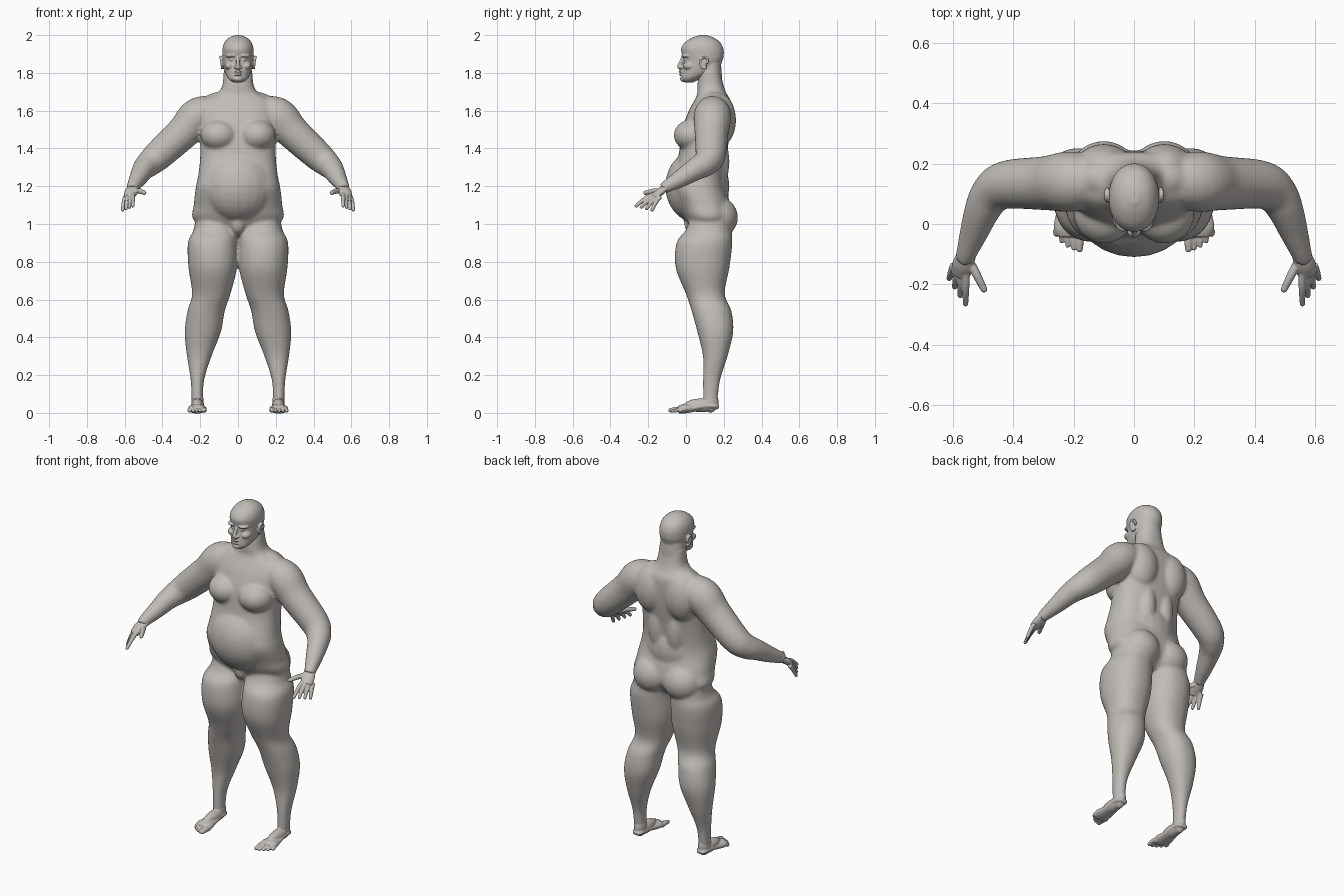
import bpy, bmesh
from math import sin, cos, tau, copysign
from mathutils import Vector, Matrix

default_cube = bpy.data.objects.get("Cube")
if default_cube:
    bpy.data.objects.remove(default_cube)

skin = bpy.data.materials.new("warm grey skin")
skin.use_nodes = True
skin.diffuse_color = (.53, .5, .47, 1)
skin.node_tree.nodes["Principled BSDF"].inputs["Base Color"].default_value = skin.diffuse_color


def spline(rows, steps=6):
    """Smooth interpolation through rows of numbers."""
    smooth_rows = []
    last = len(rows) - 1
    for index in range(last):
        before, start = rows[max(index - 1, 0)], rows[index]
        end, after = rows[index + 1], rows[min(index + 2, last)]
        for step in range(steps):
            t = step / steps
            smooth_rows.append([
                b + t / 2 * (c - a + t * (2 * a - 5 * b + 4 * c - d + t * (3 * (b - c) + d - a)))
                for a, b, c, d in zip(before, start, end, after)])
    return smooth_rows + [list(rows[last])]


def circle(count):
    """Cosine and sine pairs around a unit circle."""
    return [(cos(tau * i / count), sin(tau * i / count)) for i in range(count)]


def loft(bm, rings):
    """Skin closed rings and cap both ends."""
    loops = [[bm.verts.new(point) for point in ring] for ring in rings]
    for lower, upper in zip(loops, loops[1:]):
        for i in range(len(lower)):
            bm.faces.new((lower[i - 1], lower[i], upper[i], upper[i - 1]))
    bm.faces.new(loops[0])
    bm.faces.new(loops[-1])


def stack(bm, rows, power=2.0):
    """Horizontal sections: height, x from, x to, y front, y back."""
    def rounded(value):
        return copysign(abs(value) ** (2 / power), value)
    rings = []
    for height, inner, outer, front, back in spline(rows):
        center = Vector(((inner + outer) / 2, (front + back) / 2, height))
        half_width, half_depth = (outer - inner) / 2, (back - front) / 2
        rings.append([center + Vector((half_width * rounded(c), half_depth * rounded(s), 0))
                      for c, s in circle(48)])
    loft(bm, rings)


def symmetric_stack(bm, rows, power):
    """Horizontal sections about the middle: height, half width, y front, y back."""
    stack(bm, [(height, -half, half, front, back) for height, half, front, back in rows], power)


def tube(bm, rows, flatness=1.0):
    """Sections along a path: x, y, z, radius; flatness scales the vertical radius."""
    rows = spline(rows)
    points = [Vector(row[:3]) for row in rows]
    rings = []
    for i, (point, row) in enumerate(zip(points, rows)):
        along = points[min(i + 1, len(points) - 1)] - points[max(i - 1, 0)]
        side = along.cross(Vector((0, 0, 1))).normalized()
        up = side.cross(along).normalized() * flatness
        rings.append([point + (side * c + up * s) * row[3] for c, s in circle(24)])
    loft(bm, rings)


def ball(bm, center, radii):
    placement = Matrix.Translation(center) @ Matrix.Diagonal((*radii, 1))
    bmesh.ops.create_uvsphere(bm, u_segments=24, v_segments=16, radius=1, matrix=placement)


def digit(bm, base, tip, radius, lift):
    """Finger or toe, bent upwards in the middle and round at the tip."""
    base, tip = Vector(base), Vector(tip)
    knuckle = (base + tip) / 2 + Vector((0, 0, lift))
    tube(bm, [(*base, radius), (*knuckle, radius), (*tip, radius * .8)])
    ball(bm, tip, [radius * .8] * 3)


def mirror(bm):
    copied = bmesh.ops.duplicate(bm, geom=bm.verts[:] + bm.edges[:] + bm.faces[:])["geom"]
    verts = [item for item in copied if isinstance(item, bmesh.types.BMVert)]
    bmesh.ops.scale(bm, vec=(-1, 1, 1), verts=verts)


def finish(bm, name, voxel, smoothing):
    """Fuse the masses into one soft skin."""
    bmesh.ops.recalc_face_normals(bm, faces=bm.faces[:])
    mesh = bpy.data.meshes.new(name)
    bm.to_mesh(mesh)
    bm.free()
    mesh.materials.append(skin)
    part = bpy.data.objects.new(name, mesh)
    bpy.context.collection.objects.link(part)
    fuse = part.modifiers.new("fuse", "REMESH")
    fuse.mode = "VOXEL"
    fuse.voxel_size = voxel
    fuse.use_smooth_shade = True
    soften = part.modifiers.new("soften", "SMOOTH")
    soften.factor = .5
    soften.iterations = smoothing
    bpy.ops.object.select_all(action="DESELECT")
    part.select_set(True)
    bpy.context.view_layer.objects.active = part
    bpy.ops.object.convert(target="MESH")
    bpy.ops.object.shade_smooth()


# Body: one leg, one arm and the paired soft masses, then mirrored
body = bmesh.new()
leg = [(1.06, .03, .22, .03, .23), (.97, .01, .235, 0, .24), (.9, .005, .265, -.05, .245),
       (.77, .005, .262, -.055, .23), (.63, .04, .243, 0, .205), (.54, .07, .267, .03, .24),
       (.43, .09, .282, .06, .25), (.3, .14, .27, .09, .22), (.17, .18, .25, .09, .18),
       (.04, .185, .245, .09, .165)]
stack(body, leg, power=2.2)
arm = [(.12, .14, 1.6, .08), (.21, .14, 1.57, .1), (.29, .135, 1.485, .09), (.42, .13, 1.365, .08),
       (.47, .1, 1.32, .07), (.5, .05, 1.29, .06), (.53, -.03, 1.24, .047), (.555, -.1, 1.2, .034),
       (.56, -.12, 1.185, .03)]
tube(body, arm)
ball(body, center=(.1, .035, 1.47), radii=(.1, .1, .085))    # breast
ball(body, center=(.1, .165, 1.035), radii=(.115, .11, .11))  # buttock
ball(body, center=(.1, .18, 1.55), radii=(.1, .085, .14))    # shoulder blade
ball(body, center=(.06, .16, 1.33), radii=(.06, .07, .16))   # lower back
ball(body, center=(.09, .15, 1.65), radii=(.09, .06, .05))   # neck muscle
mirror(body)

# Torso from neck to groin, then the belly and pubis
torso = [(1.82, .075, .07, .18), (1.73, .084, .06, .2), (1.69, .115, .06, .215), (1.655, .18, .045, .235),
         (1.6, .2, .015, .24), (1.5, .2, -.02, .235), (1.36, .2, -.04, .215), (1.26, .21, -.07, .205),
         (1.19, .224, -.08, .21), (1.1, .234, -.04, .235), (1.02, .234, 0, .24), (.94, .1, .06, .18)]
symmetric_stack(body, torso, power=2.4)
ball(body, center=(0, .06, 1.2), radii=(.2, .17, .195))
ball(body, center=(0, .05, 1), radii=(.045, .06, .06))
finish(body, "body", voxel=.0085, smoothing=9)

# Head: skull and neck stub, then the paired features
head = bmesh.new()
skull = [(1.75, .026, -.01, .04), (1.77, .052, -.025, .08), (1.81, .071, -.023, .165),
         (1.868, .081, -.014, .194), (1.9, .083, -.022, .2), (1.93, .082, -.025, .197),
         (1.96, .072, -.007, .182), (1.985, .05, .03, .15), (2, .016, .07, .11)]
symmetric_stack(head, skull, power=2.1)
symmetric_stack(head, [(1.72, .08, .068, .195), (1.85, .07, .065, .185)], power=2.1)
ball(head, center=(.033, .01, 1.89), radii=(.032, .036, .011))    # brow
ball(head, center=(.046, .02, 1.837), radii=(.025, .037, .022))   # cheekbone
ball(head, center=(.031, .003, 1.87), radii=(.015, .017, .009))   # eye
ball(head, center=(.012, -.026, 1.83), radii=(.01, .014, .008))   # nostril
ball(head, center=(.083, .095, 1.85), radii=(.008, .014, .024))   # ear
for c, s in circle(16):
    if c > -.5 or s > 0:
        ball(head, center=(.088 + .004 * s, .096 - .02 * c, 1.855 + .03 * s), radii=[.007] * 3)  # ear rim
mirror(head)
tube(head, [(0, -.014, 1.885, .009), (0, -.027, 1.855, .01), (0, -.036, 1.833, .011), (0, -.02, 1.82, .01)])
for lip_height in (1.806, 1.79):
    ball(head, center=(0, -.018, lip_height), radii=(.023, .02, .0065))
ball(head, center=(0, -.01, 1.768), radii=(.026, .022, .016))     # chin
finish(head, "head", voxel=.0036, smoothing=3)

for side, flip in (("left", 1), ("right", -1)):
    # Hand: palm, four fanned fingers and a thumb
    hand = bmesh.new()
    tube(hand, [(.546, -.075, 1.215, .032), (.557, -.11, 1.19, .033), (.566, -.14, 1.168, .037),
                (.576, -.17, 1.143, .03)], flatness=.55)
    for i in range(4):
        base = (.597 - .014 * i, -.135 - .01 * i, 1.145 + .005 * i)
        tip = (.611 - .018 * i, -.18 - .028 * i, 1.075 + .007 * i)
        digit(hand, base, tip, radius=.0115, lift=.008)
    digit(hand, (.542, -.125, 1.175), (.496, -.216, 1.165), radius=.014, lift=.004)

    # Foot: heel to ball, ankle, then five toes in an arc
    foot = bmesh.new()
    tube(foot, [(.214, .174, .03, .02), (.214, .15, .036, .034), (.214, .1, .036, .036),
                (.215, .04, .026, .042), (.216, -.01, .022, .05), (.217, -.04, .016, .04)], flatness=.5)
    ball(foot, center=(.214, .13, .06), radii=(.032, .042, .058))
    ball(foot, center=(.214, .08, .04), radii=(.034, .09, .036))
    for i in range(5):
        thickness = .01 if i else .014
        across = .18 + .0195 * i
        digit(foot, (across, -.02, thickness), (across, -.083 + .003 * i * i, thickness), thickness, lift=.004)

    for name, part in (("hand", hand), ("foot", foot)):
        bmesh.ops.scale(part, vec=(flip, 1, 1), verts=part.verts[:])
        finish(part, f"{side}_{name}", voxel=.0035, smoothing=3)
